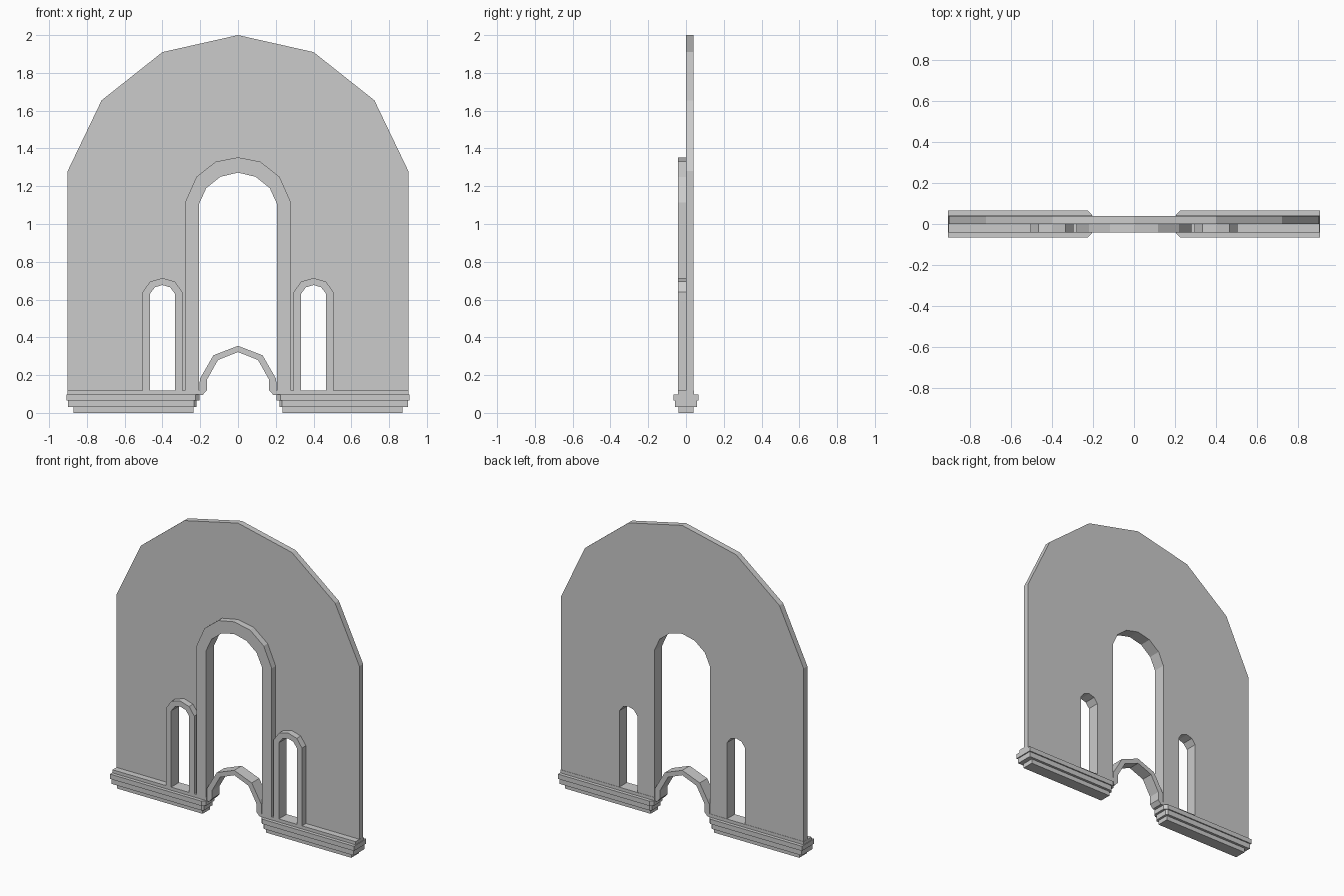
import bpy

if "Cube" in bpy.data.objects:
    bpy.data.objects.remove(bpy.data.objects["Cube"])


def extrude_profile(name, loops, lo, hi, plan=False):
    """Fill closed 2D loops (inner loops are holes). Front profiles run y lo..hi, plans z lo..hi."""
    cu = bpy.data.curves.new(name + "_profile", 'CURVE')
    cu.dimensions = '2D'
    cu.fill_mode = 'BOTH'
    cu.extrude = (hi - lo) / 2
    for pts in loops:
        sp = cu.splines.new('POLY')
        sp.points.add(len(pts) - 1)
        for p, (a, b) in zip(sp.points, pts):
            p.co = (a, b, 0, 1)
        sp.use_cyclic_u = True
        sp.use_smooth = False
    tmp = bpy.data.objects.new(name + "_tmp", cu)
    bpy.context.collection.objects.link(tmp)
    bpy.context.view_layer.update()
    dg = bpy.context.evaluated_depsgraph_get()
    me = bpy.data.meshes.new_from_object(tmp.evaluated_get(dg))
    bpy.data.objects.remove(tmp)
    mid = (lo + hi) / 2
    for v in me.vertices:
        x, y, z = v.co
        v.co = (x, y, z + mid) if plan else (x, mid - z, y)
    for p in me.polygons:
        p.use_smooth = False
    me.name = name
    ob = bpy.data.objects.new(name, me)
    bpy.context.collection.objects.link(ob)
    return ob


def arch(half, cx=0.0):
    """Complete a right-half arch (bottom to apex at x=0), running right to left."""
    full = half + [(-x, z) for x, z in reversed(half[:-1])]
    return [(x + cx, z) for x, z in full]


def band(outer, inner, cx=0.0):
    return arch(outer, cx) + arch(inner, cx)[::-1]


wall_half = [(0.902, 0.1), (0.902, 1.28), (0.722, 1.655), (0.4, 1.91), (0, 2.0)]
door_in = [(0.207, 0.1), (0.207, 1.105), (0.168, 1.19), (0.093, 1.25), (0, 1.272)]
door_out = [(0.28, 0.1), (0.28, 1.115), (0.22, 1.25), (0.118, 1.33), (0, 1.353)]
win_in = [(0.067, 0.118), (0.067, 0.63), (0.04, 0.665), (0, 0.677)]
win_out = [(0.105, 0.1), (0.105, 0.64), (0.066, 0.695), (0, 0.714)]
low_out = [(0.205, 0.095), (0.202, 0.18), (0.13, 0.305), (0, 0.355)]
low_in = [(0.187, 0.095), (0.165, 0.12), (0.165, 0.175), (0.106, 0.28), (0, 0.322)]

# wall with door and window openings
extrude_profile("wall", [band(wall_half, door_in), arch(win_in, 0.4), arch(win_in, -0.4)], 0, 0.04)

# raised surrounds on the front
extrude_profile("door_surround", [band(door_out, door_in)], -0.042, 0)

# small arch joining the two footings
extrude_profile("low_arch", [band(low_out, low_in)], -0.04, 0.04)

# per side: window surround and stepped footing (inner x, outer x, half depth, z range, inner chamfer)
steps = [
    ("footing_bottom", 0.235, 0.87, 0.04, 0.0, 0.032, 0.0),
    ("footing_middle", 0.22, 0.9, 0.057, 0.03, 0.067, 0.012),
    ("footing_ledge", 0.205, 0.907, 0.065, 0.065, 0.097, 0.02),
    ("footing_top", 0.203, 0.903, 0.042, 0.095, 0.118, 0.0),
]
for s, side in ((1, "right"), (-1, "left")):
    extrude_profile("window_surround_" + side, [band(win_out, win_in, 0.4 * s)], -0.042, 0)
    for name, a, b, d, z0, z1, c in steps:
        plan = [(b, -d), (b, d), (a + c, d), (a, d - c), (a, c - d), (a + c, -d)]
        if c == 0:
            plan = [(b, -d), (b, d), (a, d), (a, -d)]
        extrude_profile(name + "_" + side, [[(s * x, y) for x, y in plan]], z0, z1, plan=True)
